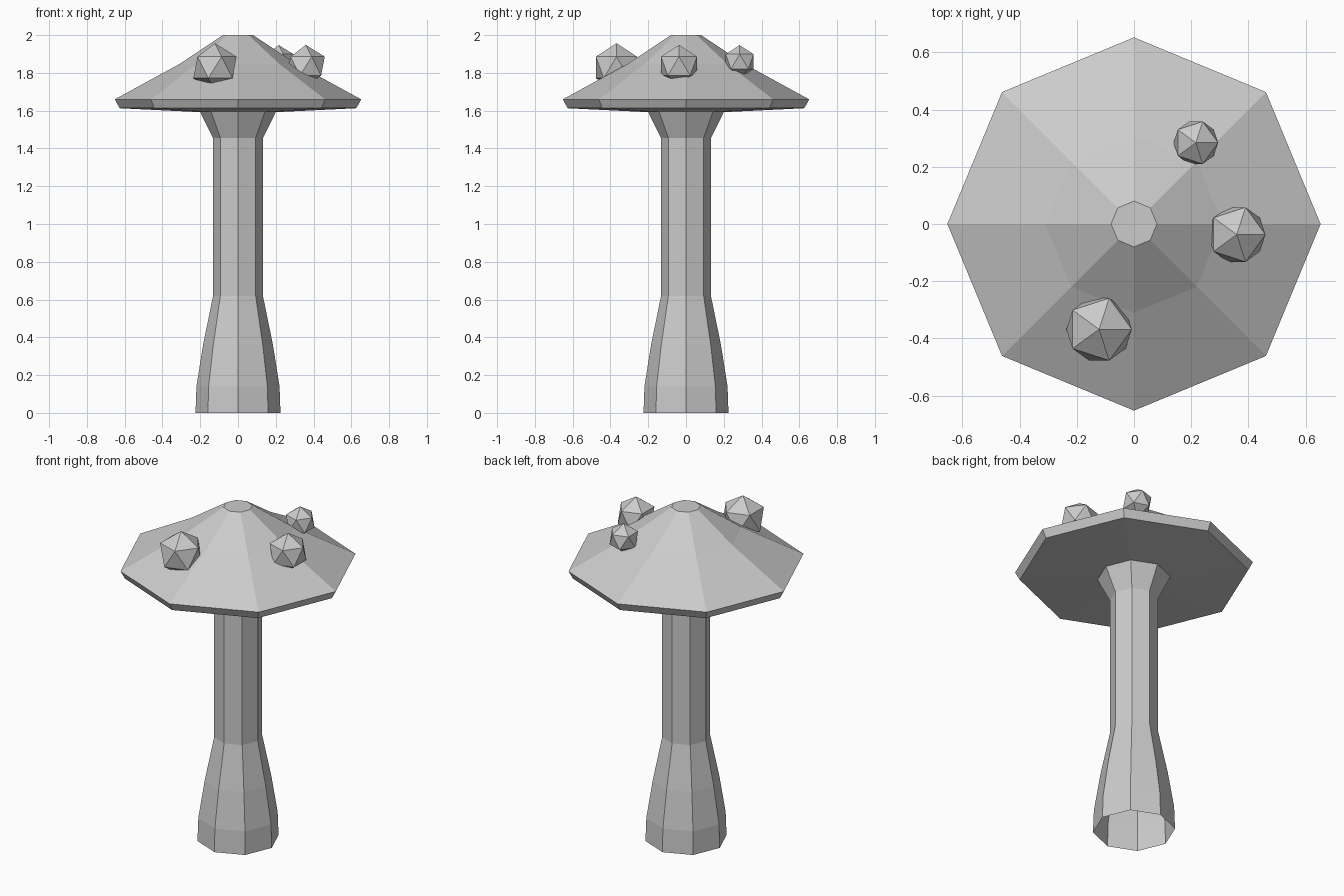
import bpy, bmesh
from math import cos, sin, tau

SIDES = 8

cube = bpy.data.objects.get("Cube")
if cube:
    bpy.data.objects.remove(cube, do_unlink=True)

grey = bpy.data.materials.new("light grey")
grey.use_nodes = True
colour = (0.6, 0.6, 0.6, 1)
grey.diffuse_color = colour
grey.node_tree.nodes["Principled BSDF"].inputs["Base Color"].default_value = colour


def add_object(name, bm, location=(0, 0, 0)):
    mesh = bpy.data.meshes.new(name)
    bm.to_mesh(mesh)
    bm.free()
    mesh.materials.append(grey)
    obj = bpy.data.objects.new(name, mesh)
    obj.location = location
    bpy.context.collection.objects.link(obj)


def lathe(name, profile, close_top=False):
    """Turn (radius, height) points, bottom to top, into an octagonal shell."""
    bm = bmesh.new()
    rings = [[bm.verts.new((r * cos(tau * i / SIDES), r * sin(tau * i / SIDES), z))
              for i in range(SIDES)] for r, z in profile]
    for low, high in zip(rings, rings[1:]):
        for i in range(SIDES):
            j = (i + 1) % SIDES
            bm.faces.new((low[i], low[j], high[j], high[i]))
    if close_top:
        bm.faces.new(rings[-1])
    add_object(name, bm)


# Stem: open at the foot, flaring under the cap
lathe("stem", [(0.225, 0), (0.22, 0.14), (0.185, 0.36), (0.132, 0.62),
               (0.132, 1.455), (0.2, 1.592)])

# Cap: underside, bevelled rim, then the dome
lathe("cap", [(0.2, 1.592), (0.627, 1.613), (0.652, 1.66),
              (0.31, 1.847), (0.08, 2.0)], close_top=True)

# Faceted warts half sunk into the cap
warts = {"front_wart": (0.128, (-0.122, -0.368, 1.829)),
         "left_wart": (0.112, (0.359, -0.037, 1.836)),
         "back_wart": (0.087, (0.216, 0.284, 1.86))}
for name, (radius, location) in warts.items():
    bm = bmesh.new()
    bmesh.ops.create_icosphere(bm, subdivisions=1, radius=radius)
    add_object(name, bm, location)
